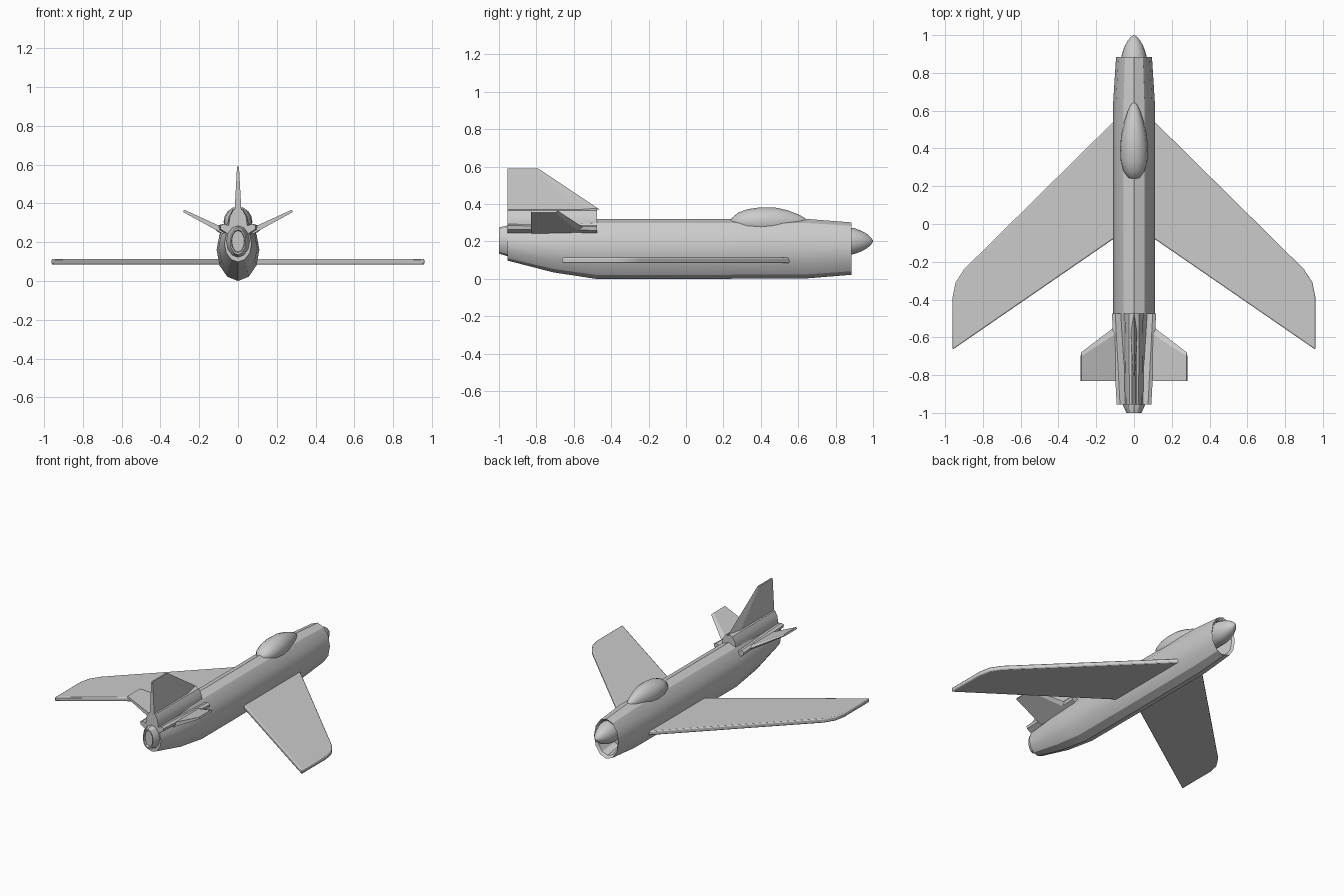
import bpy, bmesh, math
from mathutils import Vector

if "Cube" in bpy.data.objects:
    bpy.data.objects.remove(bpy.data.objects["Cube"])


def finish(name, bm, smooth=None, mirror=False, bevel=0):
    bmesh.ops.remove_doubles(bm, verts=bm.verts, dist=1e-5)
    bmesh.ops.recalc_face_normals(bm, faces=bm.faces)
    me = bpy.data.meshes.new(name)
    bm.to_mesh(me)
    bm.free()
    ob = bpy.data.objects.new(name, me)
    bpy.context.collection.objects.link(ob)
    if bevel:
        b = ob.modifiers.new("Edge", 'BEVEL')
        b.width = bevel
        b.segments = 2
        b.limit_method = 'ANGLE'
        b.angle_limit = math.radians(50)
    if mirror:
        ob.modifiers.new("Mirror", 'MIRROR')
    if smooth:
        bpy.ops.object.select_all(action='DESELECT')
        ob.select_set(True)
        bpy.context.view_layer.objects.active = ob
        bpy.ops.object.shade_smooth_by_angle(angle=math.radians(smooth))
    return ob


def skin(bm, loops):
    """Join matching loops of points with quads and cap both ends."""
    rings = [[bm.verts.new(p) for p in loop] for loop in loops]
    n = len(rings[0])
    for a, b in zip(rings, rings[1:]):
        for i in range(n):
            j = (i + 1) % n
            bm.faces.new((a[i], a[j], b[j], b[i]))
    bm.faces.new(rings[0])
    bm.faces.new(rings[-1])


def body(name, sections, sides, smooth=32):
    """Loft ellipses given as (y, half width, bottom z, top z)."""
    bm = bmesh.new()
    loops = []
    for y, w, lo, hi in sections:
        c, h = (lo + hi) / 2, (hi - lo) / 2
        loops.append([(w * math.sin(2 * math.pi * i / sides), y,
                       c - h * math.cos(2 * math.pi * i / sides)) for i in range(sides)])
    skin(bm, loops)
    return finish(name, bm, smooth)


# Fuselage with hollow intake lip
body("fuselage", [
    (0.74, 0.07, 0.06, 0.27), (0.87, 0.082, 0.04, 0.285), (0.885, 0.095, 0.022, 0.302),
    (0.65, 0.11, 0.003, 0.32), (0.10, 0.11, 0.0, 0.32), (-0.48, 0.11, 0.0, 0.32),
    (-0.71, 0.10, 0.035, 0.305), (-0.955, 0.07, 0.098, 0.285)], 12)

# Exhaust nozzle, slightly recessed
body("exhaust_nozzle", [
    (-0.94, 0.06, 0.115, 0.285), (-0.955, 0.06, 0.122, 0.285), (-1.0, 0.04, 0.135, 0.275),
    (-1.0, 0.034, 0.145, 0.265), (-0.985, 0.032, 0.15, 0.26)], 12)

# Intake cone
body("intake_cone", [(y, r, 0.202 - 1.08 * r, 0.202 + 1.08 * r) for y, r in
     [(0.72, 0.07), (0.86, 0.07), (0.90, 0.064), (0.94, 0.050), (0.97, 0.034),
      (0.99, 0.017), (1.0, 0.002)]], 16, 45)

# Teardrop canopy
body("canopy", [(y, w, 0.305 - h, 0.305 + h) for y, w, h in
     [(0.235, 0.004, 0.004), (0.245, 0.03, 0.020), (0.28, 0.056, 0.050),
      (0.33, 0.070, 0.068), (0.40, 0.074, 0.078), (0.47, 0.068, 0.078),
      (0.54, 0.052, 0.063), (0.60, 0.033, 0.040), (0.635, 0.016, 0.021),
      (0.65, 0.003, 0.003)]], 16, 50)

# Swept wings
outline = [(0.05, 0.60), (0.11, 0.54), (0.90, -0.24), (0.945, -0.31), (0.96, -0.385),
           (0.96, -0.665), (0.88, -0.61), (0.11, -0.08), (0.05, -0.04)]
bm = bmesh.new()
skin(bm, [[(x, y, z) for x, y in outline] for z in (0.084, 0.114)])
finish("wings", bm, 30, mirror=True, bevel=0.007)

# Tail spine carrying the fin
body("tail_spine", [(-0.955, 0.048, 0.20, 0.378), (-0.475, 0.055, 0.20, 0.378)], 12)

# Tail fin, tapering to a thin top
bm = bmesh.new()
skin(bm, [[(-t, -0.955, z), (t, -0.955, z), (t, mid, z), (0, front, z), (-t, mid, z)]
          for t, mid, front, z in ((0.017, -0.58, -0.46, 0.37), (0.005, -0.81, -0.79, 0.59))])
finish("tail_fin", bm)

# Tailplanes angled upwards
bm = bmesh.new()
skin(bm, [[(x - t * 0.4, y, z + t) for t, y in ((-h, back), (-h, mid), (0, front), (h, mid), (h, back))]
          for x, z, h, back, mid, front in
          ((0.07, 0.256, 0.014, -0.83, -0.56, -0.52), (0.28, 0.361, 0.006, -0.83, -0.70, -0.68))])
finish("tailplanes", bm, mirror=True)

# Tailplane root fairings
out, up = Vector((0.9, 0, 0.44)), Vector((-0.44, 0, 0.9))
profile = [(-0.04, -0.022), (0.018, -0.016), (0.03, 0), (0.018, 0.016), (-0.04, 0.022)]
bm = bmesh.new()
skin(bm, [[Vector(c) + a * out + b * up for a, b in profile] for c in
          ((0.065, -0.955, 0.272), (0.09, -0.475, 0.266))])
finish("tailplane_fairings", bm, mirror=True)
